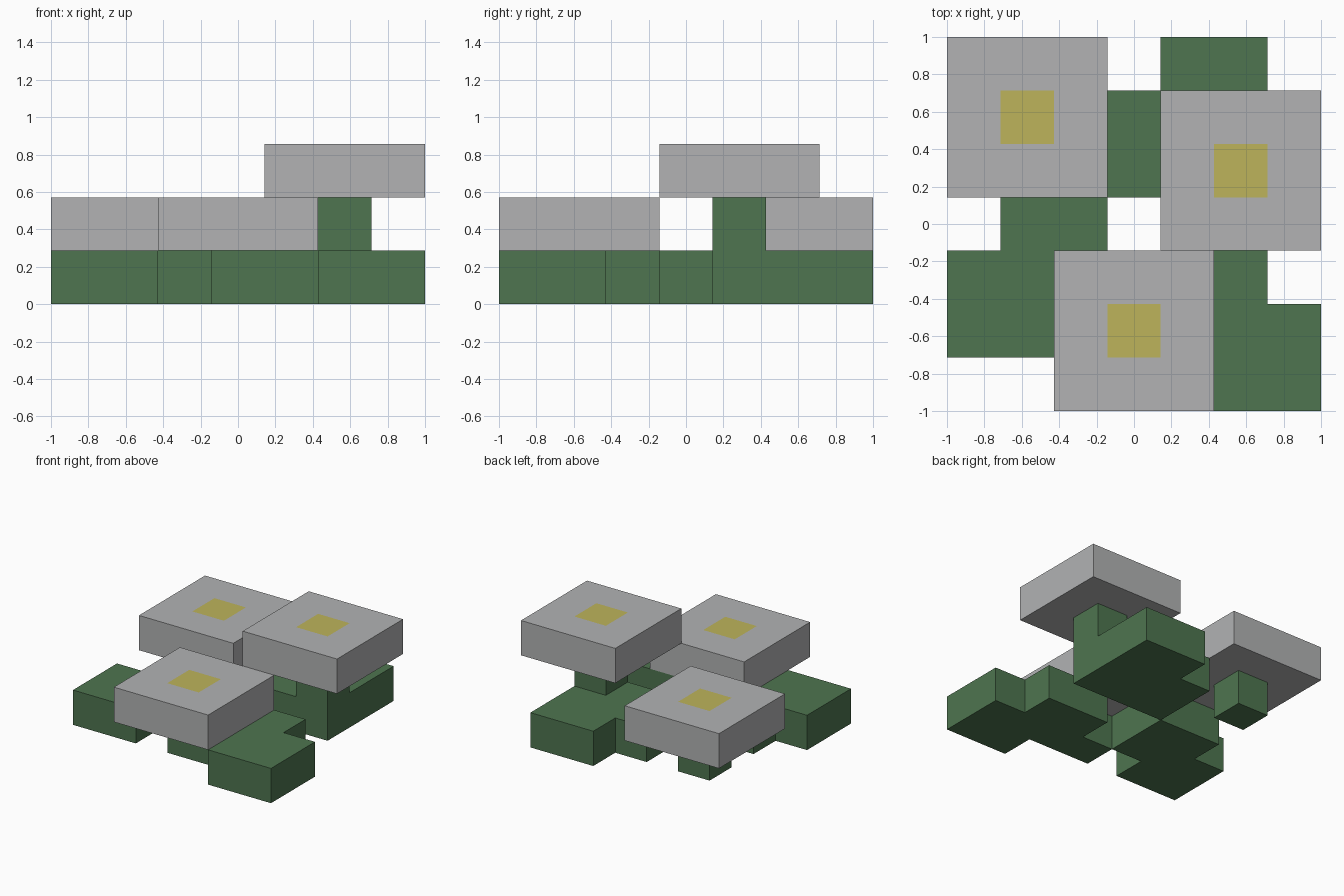
import bpy
import bmesh
from mathutils import Vector

CELL = 2 / 7  # the whole layout sits on a 7 x 7 grid

default = bpy.data.objects.get("Cube")
if default:
    bpy.data.objects.remove(default, do_unlink=True)


def material(name, rgb):
    mat = bpy.data.materials.new(name)
    mat.use_nodes = True
    mat.diffuse_color = (*rgb, 1)
    mat.node_tree.nodes["Principled BSDF"].inputs["Base Color"].default_value = (*rgb, 1)
    return mat


green = material("leaf_green", (0.077, 0.178, 0.08))
grey = material("light_grey", (0.445, 0.45, 0.456))
yellow = material("dull_yellow", (0.51, 0.455, 0.105))


def grid_point(i, j, k):
    return Vector((i * CELL - 1, j * CELL - 1, k * CELL))


def finish(bm, name, mats):
    bmesh.ops.recalc_face_normals(bm, faces=bm.faces)
    mesh = bpy.data.meshes.new(name)
    bm.to_mesh(mesh)
    bm.free()
    for mat in mats:
        mesh.materials.append(mat)
    obj = bpy.data.objects.new(name, mesh)
    bpy.context.collection.objects.link(obj)


def block(name, cells):
    """Merge unit cells into one solid with clean outer faces."""
    bm = bmesh.new()
    for cell in cells:
        for axis in range(3):
            for side in (0, 1):
                near = list(cell)
                near[axis] += 2 * side - 1
                if tuple(near) in cells:
                    continue
                corners = []
                for u, v in ((0, 0), (1, 0), (1, 1), (0, 1)):
                    p = list(cell)
                    p[axis] += side
                    p[(axis + 1) % 3] += u
                    p[(axis + 2) % 3] += v
                    corners.append(bm.verts.new(grid_point(*p)))
                bm.faces.new(corners)
    bmesh.ops.remove_doubles(bm, verts=bm.verts, dist=0.001)
    bmesh.ops.recalc_face_normals(bm, faces=bm.faces)
    bmesh.ops.dissolve_limit(bm, angle_limit=0.02, verts=bm.verts, edges=bm.edges)
    finish(bm, name, [green])


def cap(name, i, j, k):
    """Square slab, three cells wide, with a coloured centre cell on top."""
    bm = bmesh.new()
    bmesh.ops.create_cube(bm, size=CELL)
    bmesh.ops.scale(bm, vec=(3, 3, 1), verts=bm.verts)
    bmesh.ops.translate(bm, vec=grid_point(i + 0.5, j + 0.5, k + 0.5), verts=bm.verts)
    top = max(bm.faces, key=lambda f: f.calc_center_median().z)
    bmesh.ops.inset_region(bm, faces=[top], thickness=CELL, use_even_offset=True)
    top.material_index = 1
    finish(bm, name, [grey, yellow])


# Ground plan, back row first; each letter is one green piece
PLAN = [
    "....BB.",
    ".P.BBB.",
    "...BBB.",
    ".LL....",
    "LLL.RR.",
    "LL.RRRR",
    ".....RR",
]
PIECES = {"B": "back_base", "P": "back_post", "L": "left_base", "R": "right_base"}

for letter, name in PIECES.items():
    cells = {(i, 6 - row, 0) for row, line in enumerate(PLAN)
             for i, c in enumerate(line) if c == letter}
    if letter == "B":
        cells.add((5, 4, 1))  # column that lifts the high cap
    block(name, cells)

# Caps, each centred over its support
cap("low_back_cap", 1, 5, 1)
cap("low_front_cap", 3, 1, 1)
cap("high_cap", 5, 4, 2)
